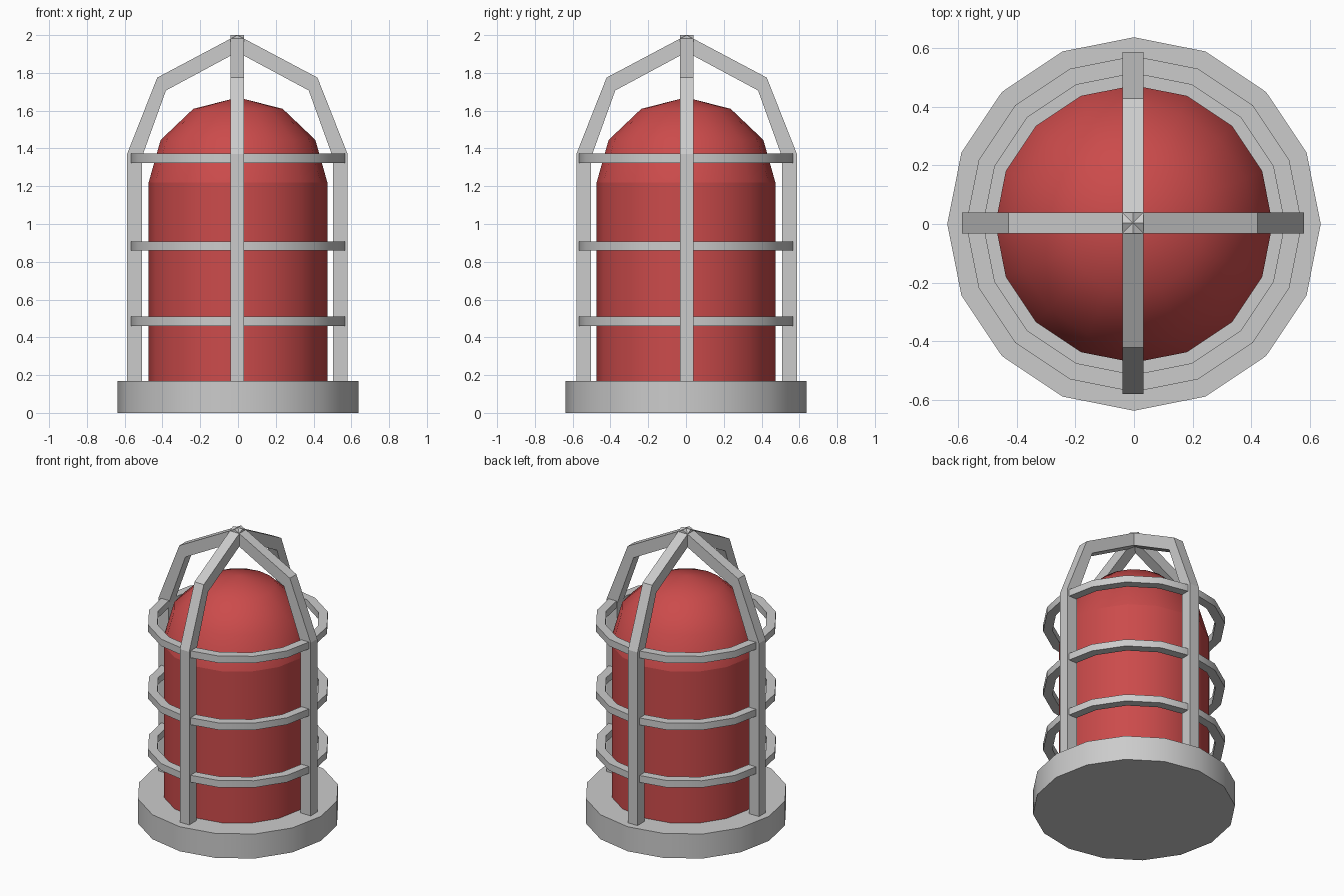
import bpy
from math import sin, cos, pi, radians

if "Cube" in bpy.data.objects:
    bpy.data.objects.remove(bpy.data.objects["Cube"])

SIDES = 16
red = bpy.data.materials.new("red_glass")
red.diffuse_color = (0.6, 0.07, 0.07, 1)
red.use_nodes = True
red.node_tree.nodes["Principled BSDF"].inputs["Base Color"].default_value = red.diffuse_color


def make(name, verts, faces, mat=None, smooth=True):
    me = bpy.data.meshes.new(name)
    me.from_pydata(verts, [], faces)
    if smooth:
        me.shade_smooth()
        me.set_sharp_from_angle(angle=radians(35))
    ob = bpy.data.objects.new(name, me)
    bpy.context.collection.objects.link(ob)
    if mat:
        me.materials.append(mat)
    return ob


def lathe(name, profile, closed=False, mat=None):
    """Spin an (r, z) profile, listed bottom to top on the outside, about z."""
    verts, rows, faces = [], [], []
    for r, z in profile:
        n = SIDES if r > 0 else 1
        rows.append([len(verts) + i % n for i in range(SIDES)])
        verts += [(r * cos(2 * pi * i / SIDES), r * sin(2 * pi * i / SIDES), z)
                  for i in range(n)]
    pairs = list(zip(rows, rows[1:]))
    if closed:
        pairs.append((rows[-1], rows[0]))
    for a, b in pairs:
        for i in range(SIDES):
            j = (i + 1) % SIDES
            faces.append(list(dict.fromkeys((a[i], a[j], b[j], b[i]))))
    if not closed:
        if profile[0][0] > 0:
            faces.append(rows[0][::-1])
        if profile[-1][0] > 0:
            faces.append(rows[-1])
    return make(name, verts, faces, mat)


# Base disc
lathe("base", [(0.637, 0), (0.637, 0.17)])

# Red lamp cover: straight body and rounded dome
R, SPRING = 0.473, 1.22
lathe("lamp_body", [(R, 0.17), (R, SPRING)], mat=red)
dome = [(R * cos(a), SPRING + 0.45 * sin(a)) for a in (0, pi / 6, pi / 3)]
lathe("lamp_dome", dome + [(0, SPRING + 0.45)], mat=red)

# Horizontal guard rings
for k, z in enumerate((0.485, 0.884, 1.348)):
    lo, hi = z - 0.024, z + 0.024
    lathe(f"guard_ring_{k + 1}",
          [(0.514, lo), (0.573, lo), (0.573, hi), (0.514, hi)], closed=True)

# Two crossed guard arches, each a bent flat bar
outer = [(0.584, 0.165), (0.584, 1.37), (0.424, 1.775), (0, 2.0)]
inner = [(0.506, 0.165), (0.506, 1.352), (0.378, 1.707), (0, 1.91)]


def arch(name, turn):
    full = [[(-x, z) for x, z in p] + p[-2::-1] for p in (outer, inner)]
    h, verts, faces = 0.036, [], []
    for (xo, zo), (xi, zi) in zip(*full):
        verts += [(xo, -h, zo), (xo, h, zo), (xi, h, zi), (xi, -h, zi)]
    n = len(full[0])
    for s in range(n - 1):
        a, b = 4 * s, 4 * s + 4
        for i in range(4):
            j = (i + 1) % 4
            faces.append((a + i, b + i, b + j, a + j)[::-1])
    faces += [(3, 2, 1, 0)[::-1], tuple(range(4 * n - 4, 4 * n))[::-1]]
    ob = make(name, verts, faces, smooth=False)
    ob.location = (-0.0035, 0.0035, 0)
    ob.rotation_euler.z = turn
    # consistent outward normals
    import bmesh
    bm = bmesh.new()
    bm.from_mesh(ob.data)
    bmesh.ops.recalc_face_normals(bm, faces=bm.faces)
    bm.to_mesh(ob.data)
    bm.free()


arch("guard_arch_side", 0)
arch("guard_arch_front", pi / 2)
